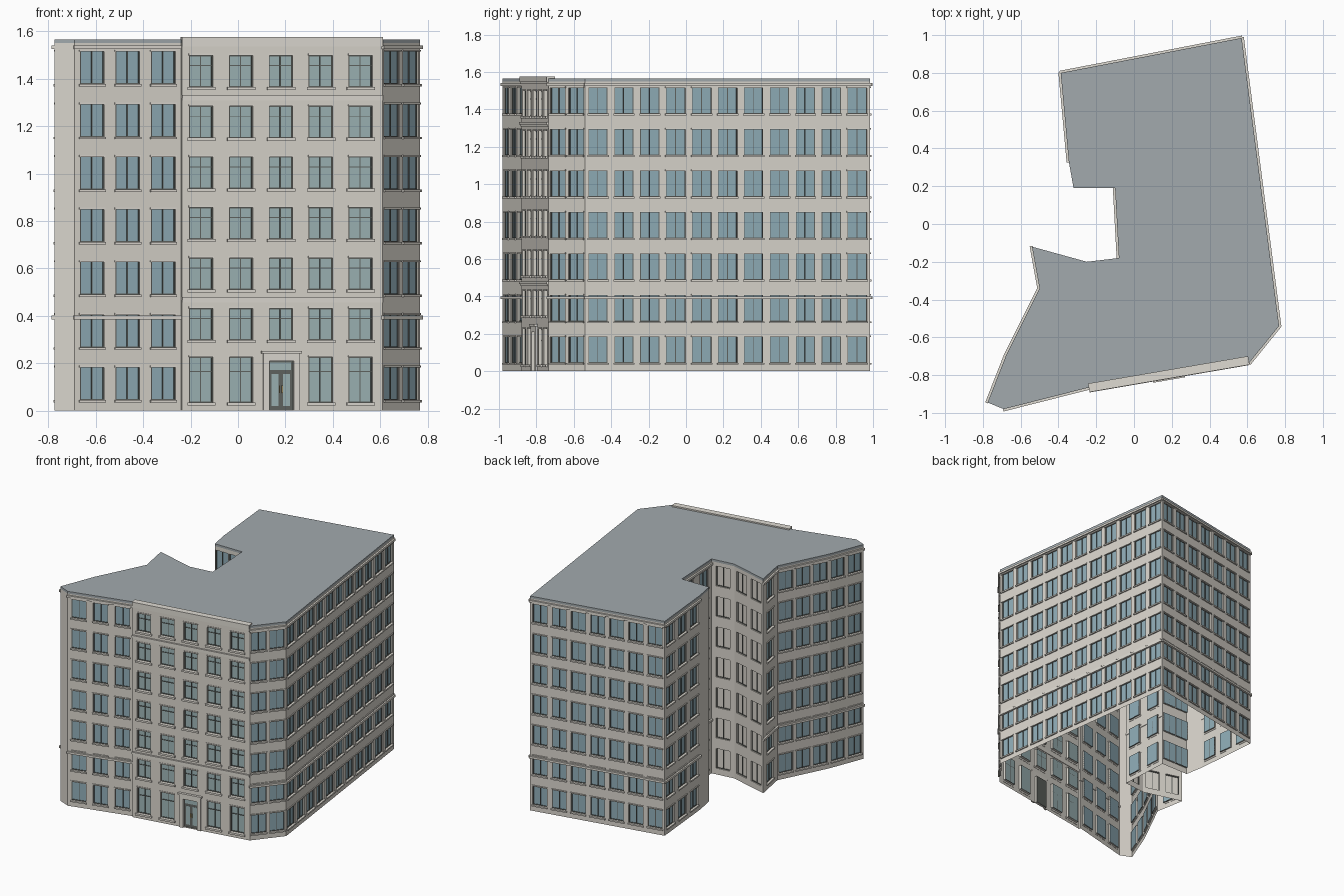
import bpy, bmesh
from mathutils import Vector

if "Cube" in bpy.data.objects:
    bpy.data.objects.remove(bpy.data.objects["Cube"])

PALETTE = {
    "stone": (0.70, 0.67, 0.61, 1), "trim": (0.74, 0.71, 0.65, 1),
    "glass": (0.28, 0.42, 0.48, 1), "front_glass": (0.34, 0.46, 0.47, 1),
    "roof": (0.36, 0.40, 0.42, 1), "dark": (0.12, 0.13, 0.12, 1),
    "brass": (0.55, 0.42, 0.20, 1),
}
MATS = {}
for key, col in PALETTE.items():
    MATS[key] = bpy.data.materials.new(key)
    MATS[key].diffuse_color = col

# one bmesh per building part: name -> (bmesh, material)
PARTS = {name: (bmesh.new(), mat) for name, mat in {
    "walls": "stone", "window_glass": "glass", "front_window_glass": "front_glass",
    "blind_panels": "stone", "window_frames": "dark", "window_sills": "trim",
    "cornice_bands": "trim", "roof": "roof", "front_parapet": "trim",
    "door_surround": "trim", "door": "dark", "door_handles": "brass"}.items()}

TOP = 1.55
ROWS = [(0.045 + 0.222 * k, 0.19 + 0.222 * k) for k in range(7)]


class Wall:
    """Flat facade from a to b; local axes: u along, v outward, z up."""

    def __init__(self, a, b):
        self.a = Vector((*a, 0))
        d = Vector((*b, 0)) - self.a
        self.length = d.length
        self.d = d.normalized()
        self.n = Vector((self.d.y, -self.d.x, 0))

    def p(self, u, v, z):
        return self.a + self.d * u + self.n * v + Vector((0, 0, z))

    def face(self, part, pts):
        bm = PARTS[part][0]
        bm.faces.new([bm.verts.new(self.p(*q)) for q in pts])

    def box(self, part, u0, u1, v0, v1, z0, z1):
        bm = PARTS[part][0]
        v = [bm.verts.new(self.p(u, w, z)) for z in (z0, z1)
             for u, w in ((u0, v0), (u1, v0), (u1, v1), (u0, v1))]
        for f in ((0, 1, 2, 3), (4, 5, 6, 7), (0, 1, 5, 4), (1, 2, 6, 5), (2, 3, 7, 6), (3, 0, 4, 7)):
            bm.faces.new([v[i] for i in f])

    def sheet(self, holes, depth, top=TOP):
        """Wall surface with rectangular openings and their reveals."""
        us = sorted({0, self.length, *[round(h[i], 5) for h in holes for i in (0, 1)]})
        zs = sorted({0, top, *[round(h[i], 5) for h in holes for i in (2, 3)]})
        for u0, u1 in zip(us, us[1:]):
            for z0, z1 in zip(zs, zs[1:]):
                cu, cz = (u0 + u1) / 2, (z0 + z1) / 2
                if not any(h[0] < cu < h[1] and h[2] < cz < h[3] for h in holes):
                    self.face("walls", [(u0, 0, z0), (u1, 0, z0), (u1, 0, z1), (u0, 0, z1)])
        for u0, u1, z0, z1 in holes:
            c = [(u0, z0), (u1, z0), (u1, z1), (u0, z1)]
            for (p, q), (r, s) in zip(c, c[1:] + c[:1]):
                self.face("walls", [(p, 0, q), (p, -depth, q), (r, -depth, s), (r, 0, s)])

    def window(self, u0, u1, z0, z1, depth, glass, transom=False):
        self.face(glass, [(u0, -depth, z0), (u1, -depth, z0), (u1, -depth, z1), (u0, -depth, z1)])
        t, m = 0.004, (u0 + u1) / 2
        bars = [(u0, u0 + t, z0, z1), (u1 - t, u1, z0, z1), (m - t / 2, m + t / 2, z0, z1),
                (u0, u1, z0, z0 + t), (u0, u1, z1 - t, z1)]
        if transom:
            h = z0 + (z1 - z0) * 0.68
            bars.append((u0, u1, h - t / 2, h + t / 2))
        for x0, x1, y0, y1 in bars:
            self.box("window_frames", x0, x1, -depth, -depth + 0.005, y0, y1)

    def band(self, z0, z1, out, ext=0.004):
        self.box("cornice_bands", -ext, self.length + ext, -0.004, out, z0, z1)


def plain_wall(a, b, count, bands=True, glass="window_glass", depth=0.012):
    w = Wall(a, b)
    holes = [((i + .5) * w.length / count - 0.052, (i + .5) * w.length / count + 0.052, z0, z1)
             for i in range(count) for z0, z1 in ROWS]
    w.sheet(holes, depth)
    for u0, u1, z0, z1 in holes:
        w.window(u0, u1, z0, z1, depth, glass)
        if bands:
            w.box("window_sills", u0 - 0.005, u1 + 0.005, -0.002, 0.009, z0 - 0.01, z0)
            w.box("window_sills", u0 - 0.005, u1 + 0.005, -0.002, 0.006, z1 - 0.008, z1)
    if bands:
        w.band(0.385, 0.40, 0.012)
        w.band(1.525, 1.54, 0.012)


# footprint, counter-clockwise: start corner, window columns to next corner, bands, pane part
G, B = "window_glass", "blind_panels"
PLAN = [
    ((-0.69, -0.98), 3, True, G), ((-0.24, -0.866), 0, False, G),
    ((-0.237, -0.88), None, True, G),                     # entrance facade
    ((0.61, -0.735), 2, True, G), ((0.768, -0.54), 11, True, G),
    ((0.57, 0.985), 7, True, G), ((-0.388, 0.80), 3, True, G),
    ((-0.345, 0.33), 0, False, G), ((-0.32, 0.19), 2, False, G),
    ((-0.10, 0.19), 2, True, G), ((-0.08, -0.18), 1, False, B),
    ((-0.25, -0.20), 2, False, B), ((-0.54, -0.12), 1, True, G),
    ((-0.50, -0.34), 3, True, G), ((-0.675, -0.69), 2, True, G),
    ((-0.775, -0.945), 0, False, G)]
corners = [p[0] for p in PLAN]
for (a, count, bands, glass), b in zip(PLAN, corners[1:] + corners[:1]):
    if count is not None:
        plain_wall(a, b, count, bands, glass)

# entrance facade: five bays, taller ground floor windows, door in the middle
front = Wall(corners[2], corners[3])
L = front.length
front_rows = [(0.035, 0.225)] + [(0.297 + 0.2135 * k, 0.43 + 0.2135 * k) for k in range(6)]
door_u = L * 0.495
door_hole = (door_u - 0.052, door_u + 0.052, 0, 0.21)
wins = [(L * (0.097 + 0.1985 * i) - 0.05, L * (0.097 + 0.1985 * i) + 0.05, z0, z1)
        for i in range(5) for j, (z0, z1) in enumerate(front_rows) if (i, j) != (2, 0)]
front.sheet(wins + [door_hole], 0.02)
for u0, u1, z0, z1 in wins:
    front.window(u0, u1, z0, z1, 0.02, "front_window_glass", True)
    front.box("window_sills", u0 - 0.01, u1 + 0.01, -0.002, 0.01, z0 - 0.013, z0)
    front.box("window_sills", u0 - 0.004, u1 + 0.004, -0.002, 0.004, z1, z1 + 0.008)
for z0, z1, out in ((0.455, 0.467, 0.006), (0.467, 0.48, 0.012), (1.308, 1.318, 0.006),
                    (1.318, 1.332, 0.012), (1.535, 1.548, 0.006)):
    front.band(z0, z1, out, 0)
front.box("front_parapet", 0, L, -0.036, 0.010, 1.545, 1.575)

# door: surround, stepped hood, two leaves with glazing and handles
for s in (-1, 1):
    x0, x1 = sorted((door_u + s * 0.052, door_u + s * 0.078))
    front.box("door_surround", x0, x1, -0.002, 0.01, 0, 0.225)
    x0, x1 = sorted((door_u + s * 0.004, door_u + s * 0.046))
    front.box("front_window_glass", x0 + 0.006, x1 - 0.006, -0.016, -0.012, 0.02, 0.155)
    x0, x1 = sorted((door_u + s * 0.004, door_u + s * 0.008))
    front.box("door_handles", x0, x1, -0.015, -0.007, 0.075, 0.105)
front.box("door", door_u - 0.052, door_u + 0.052, -0.02, -0.014, 0, 0.21)
front.box("front_window_glass", door_u - 0.045, door_u + 0.045, -0.016, -0.012, 0.172, 0.202)
front.box("door_surround", door_u - 0.078, door_u + 0.078, -0.002, 0.01, 0.21, 0.24)
front.box("door_surround", door_u - 0.086, door_u + 0.086, -0.002, 0.018, 0.24, 0.252)

# flat roof slab following the footprint
bm = PARTS["roof"][0]
slab = bm.faces.new([bm.verts.new((x, y, TOP)) for x, y in corners])
ext = bmesh.ops.extrude_face_region(bm, geom=[slab], use_keep_orig=True)
bmesh.ops.translate(bm, vec=(0, 0, 0.016),
                    verts=[e for e in ext["geom"] if isinstance(e, bmesh.types.BMVert)])

# turn every part into an object
for name, (bm, mat) in PARTS.items():
    if name in ("walls", "roof"):
        bmesh.ops.remove_doubles(bm, verts=bm.verts, dist=1e-5)
    if name not in ("window_glass", "blind_panels"):
        bmesh.ops.recalc_face_normals(bm, faces=bm.faces)
    mesh = bpy.data.meshes.new(name)
    bm.to_mesh(mesh)
    bm.free()
    mesh.materials.append(MATS[mat])
    bpy.context.collection.objects.link(bpy.data.objects.new(name, mesh))

for m in bpy.data.materials:
    if m.users and not m.is_grease_pencil:
        m.use_nodes = True
        m.node_tree.nodes["Principled BSDF"].inputs["Base Color"].default_value = m.diffuse_color
